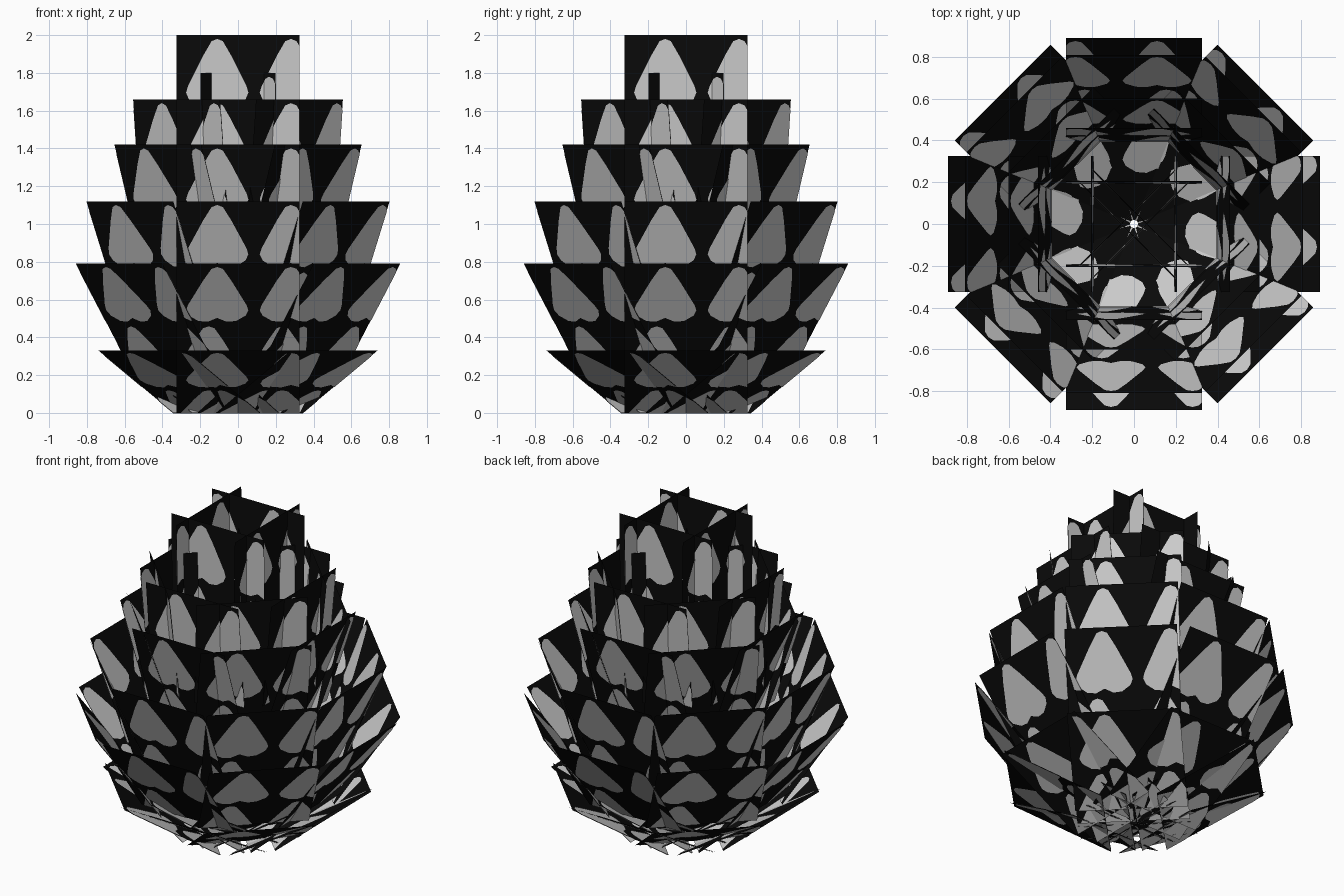
import bpy, bmesh, math
from mathutils import Matrix, Vector

if "Cube" in bpy.data.objects:
    bpy.data.objects.remove(bpy.data.objects["Cube"])

W = 0.325        # half width of a square leaf card
PITCH = 0.39     # spacing of the painted leaves
LIFT = 0.0025    # painted leaf plates sit just off the card


def material(name, c):
    m = bpy.data.materials.new(name)
    m.diffuse_color = (c, c, c, 1)
    m.use_nodes = True
    m.node_tree.nodes["Principled BSDF"].inputs["Base Color"].default_value = m.diffuse_color
    return m


BLACK = material("black", 0.003)
GREY = material("light grey", 0.6)

# half outline of one leaf: half width, distance below the tip
HALF = [(0.03, 0.012), (0.075, 0.09), (0.12, 0.18), (0.155, 0.25),
        (0.165, 0.285), (0.15, 0.32), (0.10, 0.355), (0.05, 0.36)]
OUTLINE = ([(0, 0)] + HALF + [(0, 0.335)] + [(-a, b) for a, b in reversed(HALF)])


def card_mesh():
    """Square card in local x/z, top edge at z = 0, outer side facing -y."""
    bm = bmesh.new()
    # painted leaves on both sides
    for side in (-LIFT, LIFT):
        for row in range(2):
            for col in range(-1, 2):
                u = -0.11 + col * PITCH - 0.045 * row
                v = -0.02 - row * PITCH
                pts = [bm.verts.new((u + a, side, v - b)) for a, b in OUTLINE]
                f = bm.faces.new(pts if side > 0 else pts[::-1])
                f.normal_update()
                if f.normal.y * side < 0:
                    f.normal_flip()
                f.material_index = 1
    # trim the leaves to the card
    for co, no in (((W, 0, 0), (1, 0, 0)), ((-W, 0, 0), (-1, 0, 0)),
                   ((0, 0, -2 * W), (0, 0, -1))):
        bmesh.ops.bisect_plane(bm, geom=bm.verts[:] + bm.edges[:] + bm.faces[:],
                               plane_co=co, plane_no=no, clear_outer=True)
    # dark card
    bm.faces.new([bm.verts.new(p) for p in
                  ((-W, 0, -2 * W), (W, 0, -2 * W), (W, 0, 0), (-W, 0, 0))])
    me = bpy.data.meshes.new("leaf_card")
    bm.to_mesh(me)
    bm.free()
    me.materials.append(BLACK)
    me.materials.append(GREY)
    return me


CARD = card_mesh()


def tier(name, r_top, z_top, r_bot, z_bot, angles):
    """Ring of cards leaning from the bottom radius out to the top radius."""
    lean = math.atan2(r_top - r_bot, z_top - z_bot)
    for i, a in enumerate(angles):
        ob = bpy.data.objects.new(f"{name}_{i + 1}", CARD)
        bpy.context.collection.objects.link(ob)
        ob.matrix_world = (Matrix.Rotation(math.radians(a), 4, 'Z')
                           @ Matrix.Translation(Vector((0, -r_top, z_top)))
                           @ Matrix.Rotation(lean, 4, 'X'))


ALL = range(0, 360, 45)
SQUARE = range(0, 360, 90)
DIAGONAL = range(45, 360, 90)

# tiers of leaves from the base to the tip
tier("base_leaves", 0.566, 0.35, 0.02, 0.0, ALL)
tier("lowest_leaves", 0.72, 0.33, 0.16, 0.0, ALL)
tier("wide_leaves", 0.89, 0.79, 0.505, 0.267, ALL)
tier("middle_leaves", 0.81, 1.12, 0.55, 0.526, ALL)
tier("upper_leaves", 0.60, 1.42, 0.395, 0.805, ALL)
tier("high_leaves", 0.46, 1.66, 0.40, 1.013, ALL)
tier("top_leaves", 0.205, 2.0, 0.195, 1.35, SQUARE)
tier("heart_leaves", 0.045, 1.80, 0.04, 1.15, DIAGONAL)
